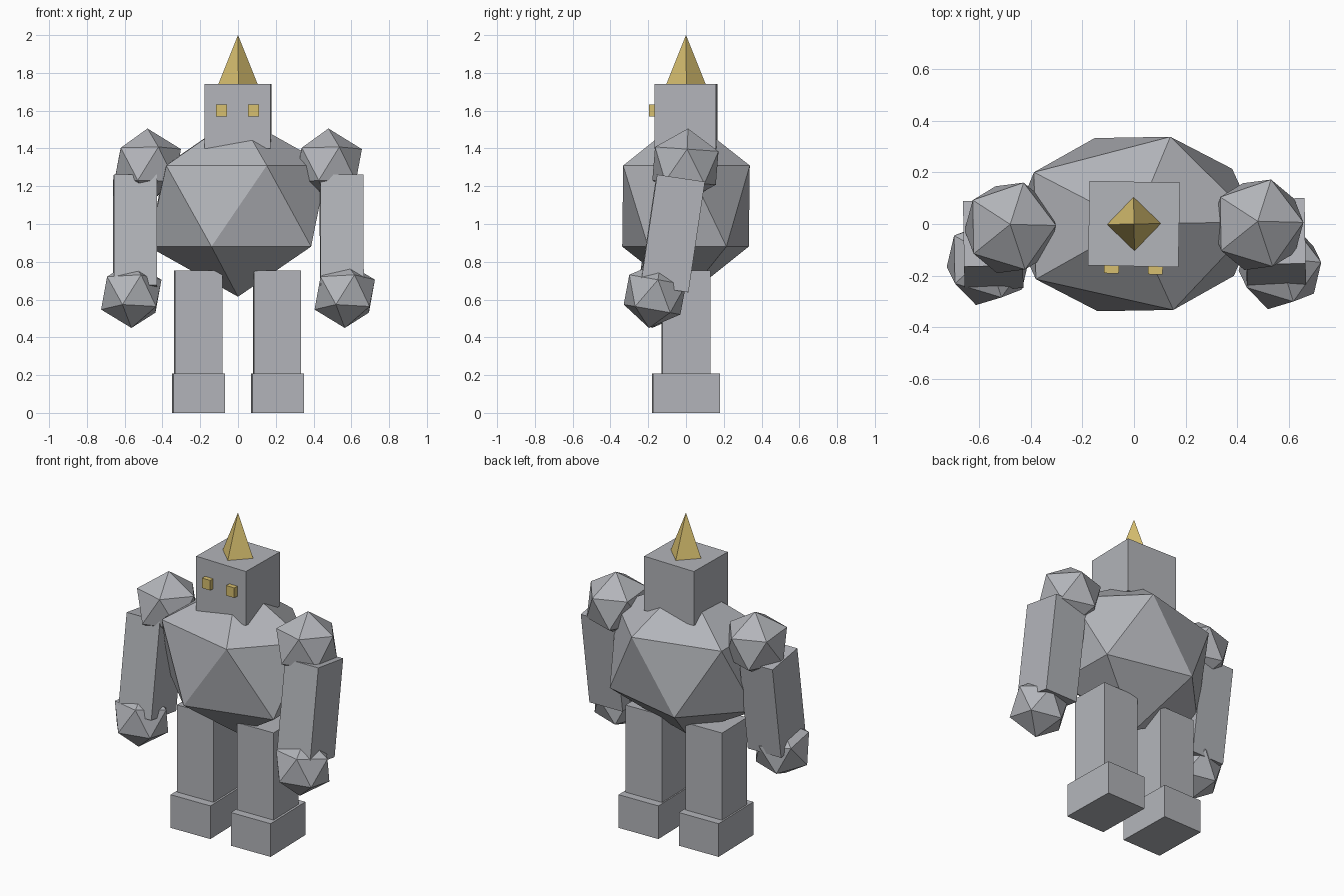
import bpy
import bmesh
from math import radians
from mathutils import Matrix, Euler

old = bpy.data.objects.get("Cube")
if old:
    bpy.data.objects.remove(old, do_unlink=True)


def make_material(name, rgb):
    mat = bpy.data.materials.new(name)
    mat.use_nodes = True
    color = (*rgb, 1.0)
    mat.diffuse_color = color
    for node in mat.node_tree.nodes:
        if node.type == "BSDF_PRINCIPLED":
            node.inputs["Base Color"].default_value = color
            node.inputs["Roughness"].default_value = 0.8
    return mat


stone = make_material("grey stone", (0.45, 0.46, 0.49))
gold = make_material("dull gold", (0.68, 0.52, 0.16))


def add_part(name, bm, mat, loc, size, rot=(0, 0, 0)):
    """Bake scale into the mesh, then place and turn the flat-shaded part."""
    bmesh.ops.transform(bm, matrix=Matrix.Diagonal((*size, 1)), verts=bm.verts)
    mesh = bpy.data.meshes.new(name)
    bm.to_mesh(mesh)
    bm.free()
    mesh.materials.append(mat)
    obj = bpy.data.objects.new(name, mesh)
    obj.location = loc
    obj.rotation_euler = Euler([radians(a) for a in rot])
    bpy.context.collection.objects.link(obj)
    return obj


def box(name, mat, loc, size, rot=(0, 0, 0)):
    bm = bmesh.new()
    bmesh.ops.create_cube(bm, size=1)
    return add_part(name, bm, mat, loc, size, rot)


def boulder(name, loc, radii, rot=(0, 0, 0)):
    bm = bmesh.new()
    bmesh.ops.create_icosphere(bm, subdivisions=1, radius=1)
    return add_part(name, bm, stone, loc, radii, rot)


# Torso and head
boulder("torso", (0, 0, 1.095), (0.53, 0.394, 0.48), (0, 0, 1))
box("head", stone, (0, 0, 1.57), (0.35, 0.327, 0.34), (0, 0, -1.2))

# Four-sided horn
bm = bmesh.new()
bmesh.ops.create_cone(bm, cap_ends=True, segments=4, radius1=1, radius2=0, depth=1)
add_part("horn", bm, gold, (0, 0, 1.87), (0.104, 0.104, 0.26), (0, 0, 1))

# Paired parts; boulders keep the same orientation on both sides
for side, s in (("right", -1), ("left", 1)):
    box(side + "_eye", gold, (s * 0.085 - 0.002, -0.163 - s * 0.002, 1.6),
        (0.057, 0.06, 0.063), (0, 0, -1.2))
    box(side + "_leg", stone, (s * 0.208 - 0.002, 0, 0.477),
        (0.25, 0.254, 0.555), (0, 0, 1.2))
    box(side + "_foot", stone, (s * 0.209, 0, 0.104),
        (0.272, 0.355, 0.208), (0, 0, 1.2))
    box(side + "_arm", stone, (s * 0.547 + 0.002, -0.076 + s * 0.004, 0.95),
        (0.228, 0.256, 0.592), (-8.5, 0, 1))
    boulder(side + "_shoulder", (s * 0.479, -0.009 + s * 0.006, 1.308),
            (0.198,) * 3, (-4, 0, 1))
    boulder(side + "_hand", (s * 0.565, -0.157 - s * 0.008, 0.626),
            (0.179,) * 3, (-10, 0, 1))
